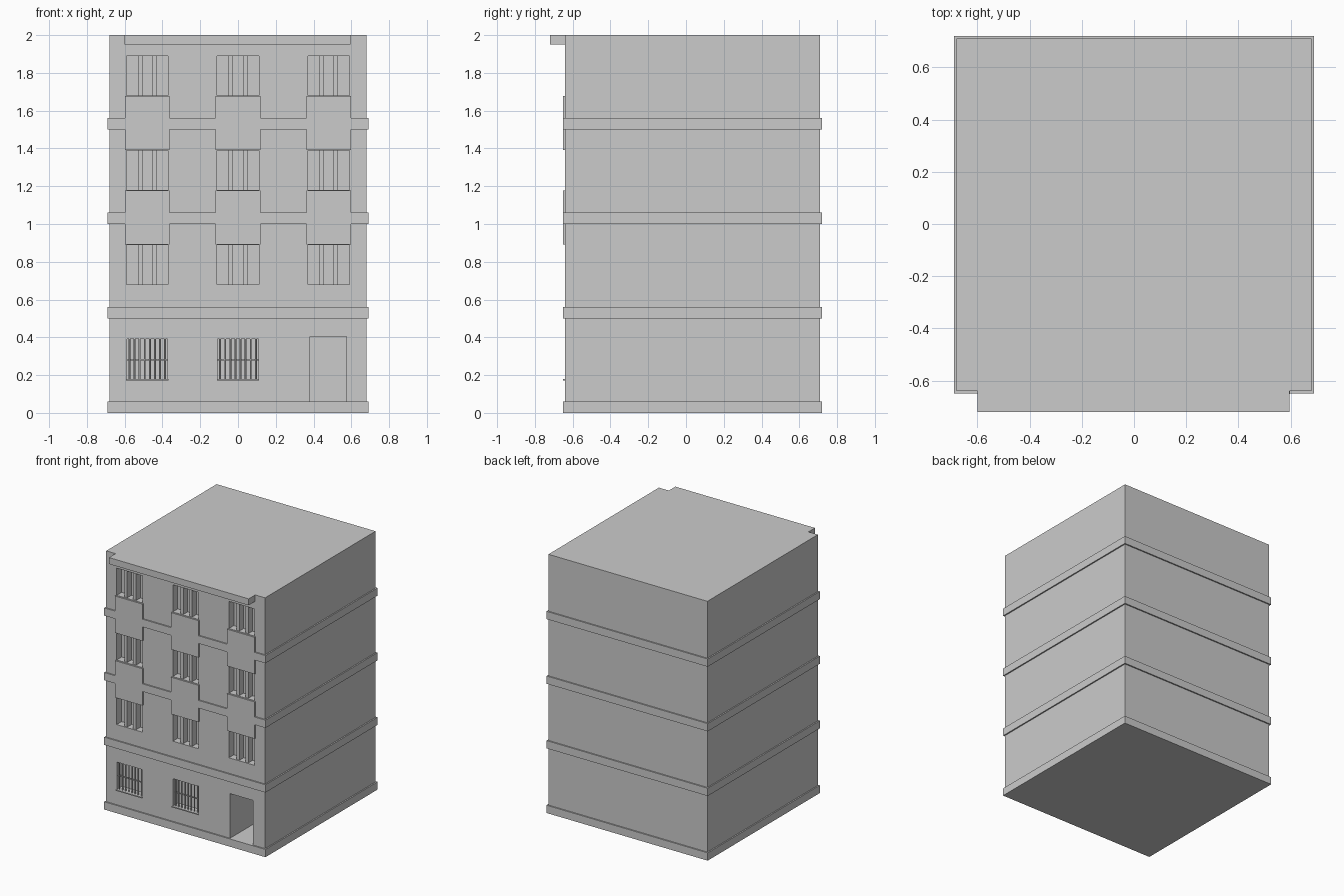
import bpy, bmesh
from mathutils import Matrix, Vector

if "Cube" in bpy.data.objects:
    bpy.data.objects.remove(bpy.data.objects["Cube"])

FRONT = -0.64
COLS = (-0.48, 0.0, 0.48)
FLOORS = (0.68, 1.18, 1.68)


def add_box(bm, x0, x1, y0, y1, z0, z1):
    m = Matrix.Translation(((x0 + x1) / 2, (y0 + y1) / 2, (z0 + z1) / 2))
    m = m @ Matrix.Diagonal((x1 - x0, y1 - y0, z1 - z0, 1))
    bmesh.ops.create_cube(bm, size=1, matrix=m)


def make(name, bm):
    me = bpy.data.meshes.new(name)
    bm.to_mesh(me)
    bm.free()
    ob = bpy.data.objects.new(name, me)
    bpy.context.collection.objects.link(ob)
    return ob


def boxes(name, specs):
    bm = bmesh.new()
    for s in specs:
        add_box(bm, *s)
    return make(name, bm)


# main block with window and door recesses cut into the front
walls = boxes("walls", [(-0.68, 0.68, FRONT, 0.71, 0, 2)])
cuts = [(x - 0.11, x + 0.11, FRONT - 0.1, FRONT + 0.06, z, z + 0.21)
        for x in COLS for z in FLOORS]
cuts += [(x - 0.108, x + 0.108, FRONT - 0.1, FRONT + 0.06, 0.18, 0.39) for x in COLS[:2]]
cuts.append((0.38, 0.575, FRONT - 0.1, FRONT + 0.3, 0.06, 0.405))
cutter = boxes("opening_cutter", cuts)
cutter.hide_render = True
cutter.hide_viewport = True
mod = walls.modifiers.new("openings", 'BOOLEAN')
mod.operation = 'DIFFERENCE'
mod.solver = 'EXACT'
mod.object = cutter

# floor bands running around the building
for i in range(4):
    z = 0.5 * i
    boxes(f"floor_band_{i}", [(-0.69, 0.69, -0.65, 0.72, z, z + 0.06)])

# roof cornice over the front
boxes("cornice", [(-0.6, 0.595, -0.72, FRONT + 0.01, 1.95, 2.0)])

# raised panels between upper windows
boxes("window_panels", [(x - 0.118, x + 0.118, -0.651, FRONT, z, z + 0.285)
                        for x in COLS for z in (0.892, 1.392)])

# two flat mullions in each upper window
boxes("mullions", [(x + o - 0.0125, x + o + 0.0125, FRONT + 0.008, FRONT + 0.06, z, z + 0.21)
                   for x in COLS for z in FLOORS for o in (-0.038, 0.038)])

# ground floor sills and middle rails
boxes("sills", [(x - 0.112, x + 0.112, -0.65, FRONT + 0.06, 0.172, 0.18) for x in COLS[:2]])
boxes("middle_rails", [(x - 0.108, x + 0.108, FRONT + 0.015, FRONT + 0.023, 0.278, 0.286)
                       for x in COLS[:2]])

# round security bars on the ground floor windows
bm = bmesh.new()
for x in COLS[:2]:
    for i in range(8):
        loc = Vector((x - 0.0945 + i * 0.027, FRONT + 0.012, 0.285))
        bmesh.ops.create_cone(bm, cap_ends=True, segments=12, radius1=0.005, radius2=0.005,
                              depth=0.21, matrix=Matrix.Translation(loc))
bars = make("window_bars", bm)
bpy.context.view_layer.objects.active = bars
bars.select_set(True)
bpy.ops.object.shade_smooth_by_angle()
